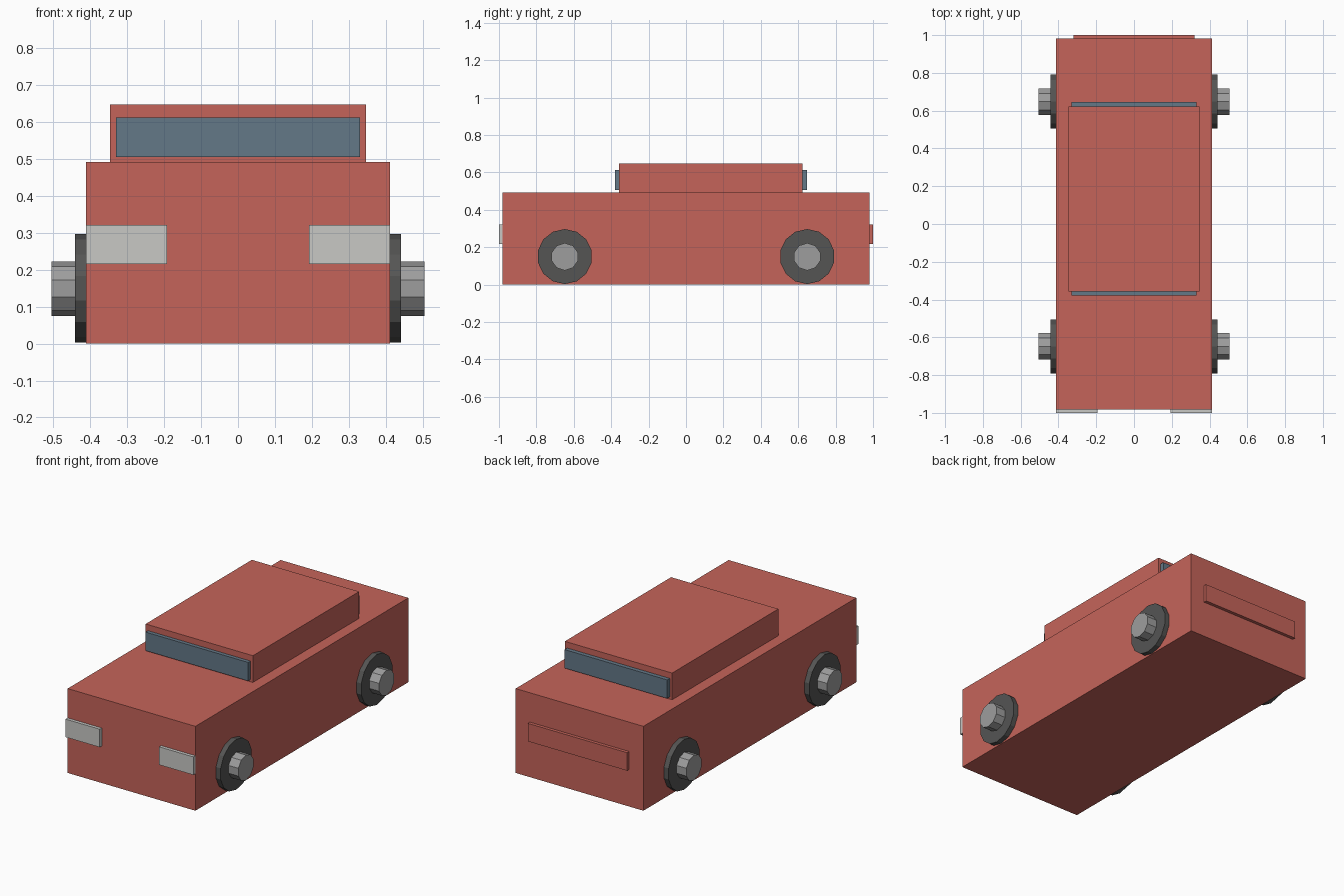
import bpy, math

if "Cube" in bpy.data.objects:
    bpy.data.objects.remove(bpy.data.objects["Cube"])


def material(name, rgb):
    m = bpy.data.materials.new(name)
    m.diffuse_color = (*rgb, 1)
    m.use_nodes = True
    m.node_tree.nodes["Principled BSDF"].inputs["Base Color"].default_value = m.diffuse_color
    return m


RED = material("red paint", (0.56, 0.127, 0.102))
GLASS = material("blue grey glass", (0.127, 0.188, 0.242))
LAMP = material("pale lamp", (0.578, 0.578, 0.56))
RUBBER = material("dark rubber", (0.09, 0.09, 0.088))
METAL = material("grey metal", (0.34, 0.34, 0.34))


def box(name, x, y, z, mat):
    """Box from (min, max) ranges on each axis."""
    bpy.ops.mesh.primitive_cube_add(size=1)
    o = bpy.context.object
    o.name = name
    for v in o.data.vertices:
        for i, (lo, hi) in enumerate((x, y, z)):
            v.co[i] = lo if v.co[i] < 0 else hi
    o.data.materials.append(mat)


def disc(name, sides, radius, x0, x1, y, z, mat):
    """Flat-sided cylinder along x with a vertex at the top."""
    bpy.ops.mesh.primitive_cylinder_add(vertices=sides, radius=radius, depth=1)
    o = bpy.context.object
    o.name = name
    for v in o.data.vertices:
        a, b, c = v.co
        v.co = (x0 if c < 0 else x1, a + y, b + z)
    if x1 < x0:
        o.data.flip_normals()
    o.data.materials.append(mat)


# Body and cabin
box("body", (-0.412, 0.412), (-0.981, 0.981), (0, 0.492), RED)
box("cabin", (-0.346, 0.346), (-0.357, 0.622), (0.492, 0.648), RED)

# Front and rear windows
box("windshield", (-0.331, 0.331), (-0.379, -0.357), (0.505, 0.613), GLASS)
box("rear_window", (-0.331, 0.331), (0.622, 0.646), (0.505, 0.613), GLASS)

# Rear panel
box("rear_panel", (-0.32, 0.32), (0.981, 1.0), (0.216, 0.321), RED)

# Headlights, wheels and hubs on both sides
for side, s in (("left", -1), ("right", 1)):
    box("headlight_" + side, sorted((s * 0.192, s * 0.412)), (-1.0, -0.981),
        (0.216, 0.321), LAMP)
    for end, y in (("front", -0.648), ("rear", 0.648)):
        tag = end + "_" + side
        disc("wheel_" + tag, 14, 0.147, s * 0.38, s * 0.442, y, 0.15, RUBBER)
        disc("hub_" + tag, 10, 0.0735, s * 0.42, s * 0.505, y, 0.149, METAL)
